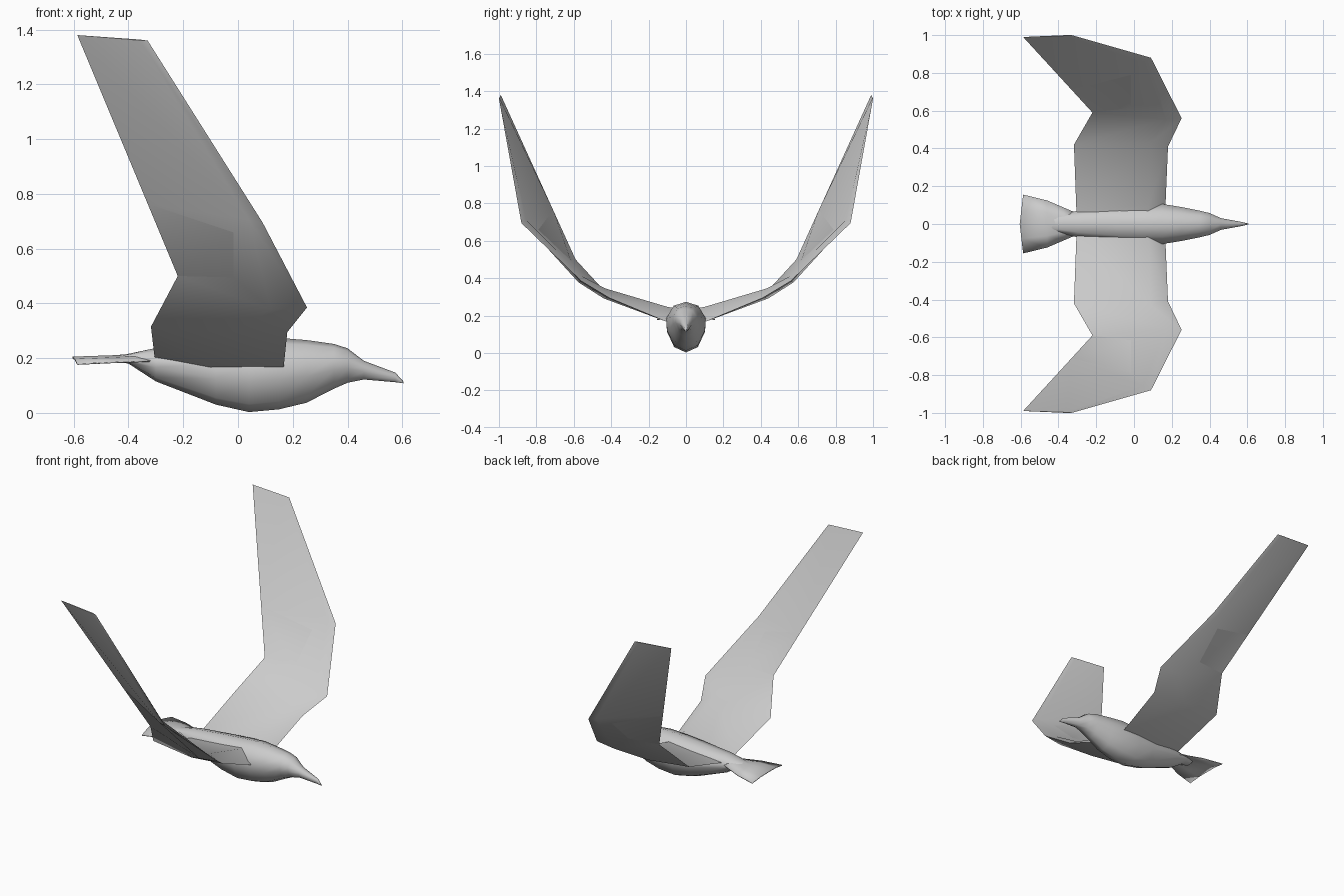
import bpy, bmesh, math

grey = bpy.data.materials.new("plain_grey")
grey.diffuse_color = (0.6, 0.6, 0.6, 1)


def loft(name, rings, closed=True, angle=60):
    """Skin a list of equal-length point rings, capping the ends if closed."""
    bm = bmesh.new()
    rows = [[bm.verts.new(p) for p in ring] for ring in rings]
    n = len(rows[0])
    for a, b in zip(rows, rows[1:]):
        for i in range(n if closed else n - 1):
            j = (i + 1) % n
            bm.faces.new((a[i], a[j], b[j], b[i]))
    if closed:
        bm.faces.new(rows[0])
        bm.faces.new(rows[-1])
    bmesh.ops.recalc_face_normals(bm, faces=bm.faces)
    mesh = bpy.data.meshes.new(name)
    bm.to_mesh(mesh)
    bm.free()
    mesh.materials.append(grey)
    obj = bpy.data.objects.new(name, mesh)
    bpy.context.collection.objects.link(obj)
    bpy.ops.object.select_all(action='DESELECT')
    bpy.context.view_layer.objects.active = obj
    obj.select_set(True)
    bpy.ops.object.shade_smooth_by_angle(angle=math.radians(angle))
    return obj


# Body, head and beak: x, bottom z, top z, half width
stations = [
    (-0.45, 0.190, 0.208, 0.030), (-0.40, 0.180, 0.216, 0.045),
    (-0.30, 0.115, 0.237, 0.070), (-0.08, 0.030, 0.258, 0.098),
    (0.04, 0.003, 0.268, 0.106), (0.15, 0.013, 0.274, 0.106),
    (0.25, 0.037, 0.266, 0.090), (0.35, 0.088, 0.252, 0.070),
    (0.40, 0.110, 0.236, 0.058), (0.46, 0.122, 0.190, 0.031),
    (0.575, 0.112, 0.147, 0.010), (0.605, 0.108, 0.114, 0.002),
]
half = [(0, 1), (0.62, 0.92), (1, 0.66), (0.96, 0.42), (0.6, 0.11), (0, 0)]
outline = half + [(-y, z) for y, z in half[-2:0:-1]]
loft("body", [[(x, w * y, lo + (hi - lo) * z) for y, z in outline]
              for x, lo, hi, w in stations])

# Wings: trailing edge, upper ridge, leading edge, underside at each section
sections = [
    [(-0.290, 0.03, 0.195), (0.07, 0.03, 0.235), (0.155, 0.03, 0.155), (-0.10, 0.03, 0.150)],
    [(-0.305, 0.07, 0.205), (0.08, 0.10, 0.247), (0.167, 0.105, 0.168), (-0.10, 0.10, 0.168)],
    [(-0.318, 0.42, 0.315), (0.09, 0.43, 0.345), (0.180, 0.41, 0.295), (-0.03, 0.44, 0.292)],
    [(-0.220, 0.59, 0.500), (0.17, 0.555, 0.410), (0.252, 0.56, 0.385), (0.12, 0.575, 0.378)],
    [(-0.330, 0.71, 0.764), (0.05, 0.855, 0.712), (0.090, 0.88, 0.695), (0.04, 0.872, 0.705)],
    [(-0.587, 0.99, 1.380), (-0.36, 0.997, 1.364), (-0.330, 1.0, 1.360), (-0.36, 1.0, 1.361)],
]
wings = loft("wings", sections, angle=50)
mirror = wings.modifiers.new("mirror", 'MIRROR')
mirror.use_axis = (False, True, False)

# Fanned tail: centre x, edge x, half width, centre z, edge z
fan = [(-0.30, -0.30, 0.055, 0.222, 0.190), (-0.37, -0.37, 0.085, 0.214, 0.187),
       (-0.46, -0.46, 0.124, 0.208, 0.184), (-0.605, -0.587, 0.155, 0.203, 0.178)]
tail = loft("tail", [[(xe, -w, ze), ((xc + xe) / 2, -w / 2, (zc * 2 + ze) / 3), (xc, 0, zc),
                      ((xc + xe) / 2, w / 2, (zc * 2 + ze) / 3), (xe, w, ze)]
                     for xc, xe, w, zc, ze in fan], closed=False)
thickness = tail.modifiers.new("thickness", 'SOLIDIFY')
thickness.thickness = 0.005
thickness.offset = 0
